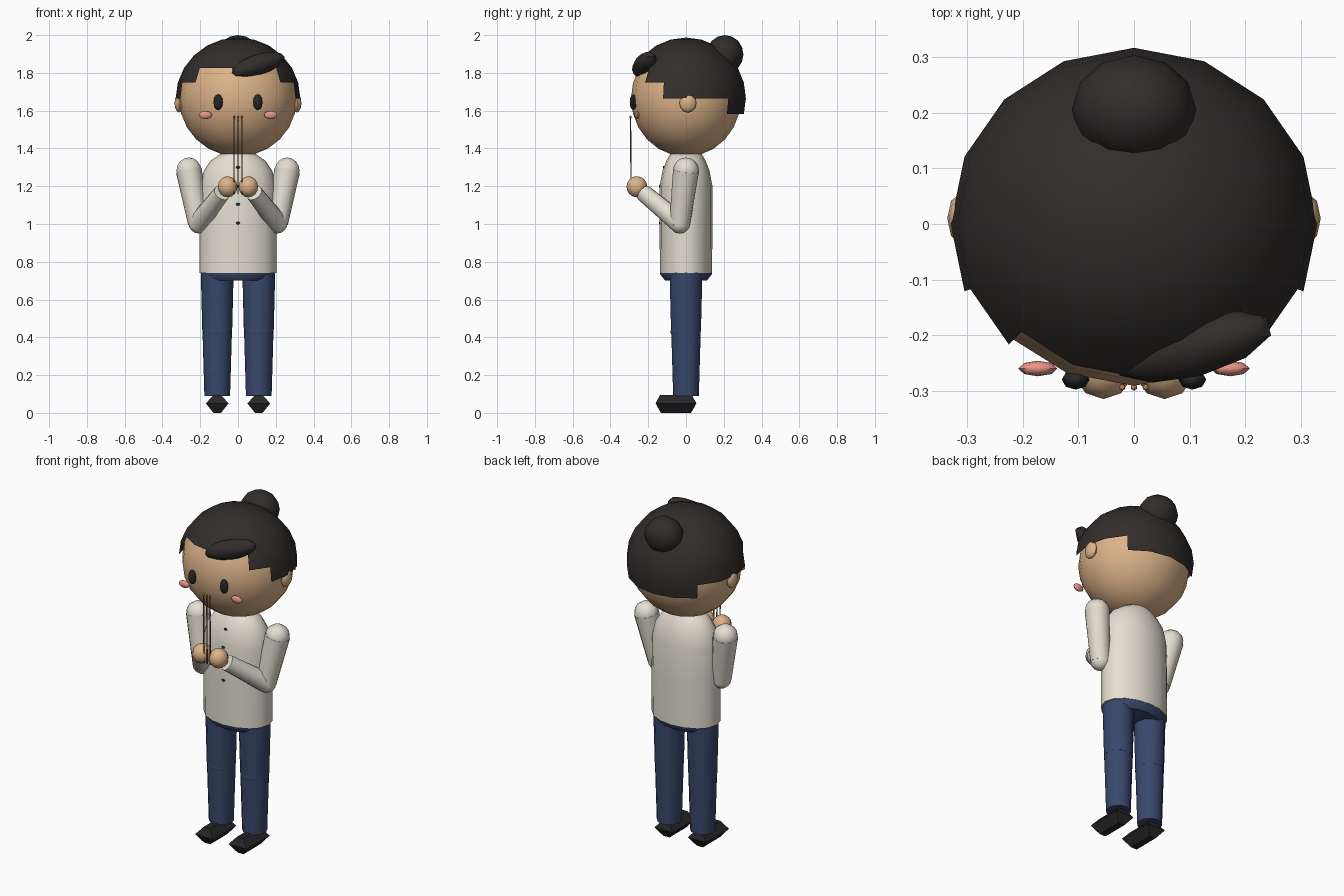
import bpy, bmesh, math
from mathutils import Vector, Matrix, Euler

if "Cube" in bpy.data.objects:
    bpy.data.objects.remove(bpy.data.objects["Cube"])


def mat(name, r, g, b):
    m = bpy.data.materials.new(name)
    m.diffuse_color = (r, g, b, 1)
    m.use_nodes = True
    m.node_tree.nodes["Principled BSDF"].inputs["Base Color"].default_value = m.diffuse_color
    return m


SKIN = mat("skin", 0.72, 0.45, 0.25)
HAIR = mat("hair", 0.03, 0.026, 0.024)
SHIRT = mat("shirt", 0.78, 0.74, 0.64)
JEANS = mat("denim", 0.04, 0.065, 0.15)
BLACK = mat("black", 0.02, 0.02, 0.022)
BLUSH = mat("blush", 0.80, 0.30, 0.24)
STICK = mat("incense", 0.22, 0.08, 0.05)
EMBER = mat("ember", 0.6, 0.2, 0.08)


def finish(name, bm, material, smooth=True, angle=50):
    bmesh.ops.recalc_face_normals(bm, faces=bm.faces)
    me = bpy.data.meshes.new(name)
    bm.to_mesh(me)
    bm.free()
    me.materials.append(material)
    ob = bpy.data.objects.new(name, me)
    bpy.context.collection.objects.link(ob)
    if smooth:
        bpy.ops.object.select_all(action='DESELECT')
        bpy.context.view_layer.objects.active = ob
        ob.select_set(True)
        bpy.ops.object.shade_smooth_by_angle(angle=math.radians(angle))
    return ob


def ball(name, loc, size, material, seg=12, rings=8, rot=(0, 0, 0)):
    bm = bmesh.new()
    bmesh.ops.create_uvsphere(bm, u_segments=seg, v_segments=rings, radius=1)
    m = Matrix.Translation(loc) @ Euler(rot).to_matrix().to_4x4() @ Matrix.Diagonal((*size, 1))
    bm.transform(m)
    return finish(name, bm, material)


def limb(name, a, b, r1, r2, material, seg=12):
    a, b = Vector(a), Vector(b)
    bm = bmesh.new()
    bmesh.ops.create_cone(bm, cap_ends=True, segments=seg, radius1=r1, radius2=r2, depth=(b - a).length)
    q = (b - a).to_track_quat('Z', 'Y').to_matrix().to_4x4()
    bm.transform(Matrix.Translation((a + b) / 2) @ q)
    return finish(name, bm, material)


def stack(name, rings, material, smooth=True):
    """Join a stack of equal-length point rings and cap both ends."""
    bm = bmesh.new()
    vs = [[bm.verts.new(p) for p in ring] for ring in rings]
    n = len(vs[0])
    for lo, hi in zip(vs, vs[1:]):
        for i in range(n):
            bm.faces.new((lo[i], lo[(i + 1) % n], hi[(i + 1) % n], hi[i]))
    bm.faces.new(vs[0])
    bm.faces.new(vs[-1])
    return finish(name, bm, material, smooth)


def ovals(profile, n=16):
    """Elliptical rings from (half width, half depth, height) rows."""
    t = [2 * math.pi * i / n for i in range(n)]
    return [[(rx * math.cos(a), ry * math.sin(a), z) for a in t] for rx, ry, z in profile]


# head and neck
ball("head", (0, 0, 1.665), (0.312, 0.291, 0.308), SKIN, 16, 12)
limb("neck", (0, 0, 1.3), (0, 0, 1.42), 0.07, 0.07, SKIN)

# hair cap: sphere cut into a stepped hairline
bm = bmesh.new()
bmesh.ops.create_uvsphere(bm, u_segments=16, v_segments=12, radius=1)
gone = []
for f in bm.faces:
    c = f.calc_center_median()
    off = abs(math.degrees(math.atan2(c.x, -c.y)))  # 0 = front, 180 = back
    lat = math.degrees(math.asin(c.z / c.length))
    limit = 30 if off < 45 else 15 if off < 67.5 else 0 if off < 135 else -15
    if lat < limit:
        gone.append(f)
bmesh.ops.delete(bm, geom=gone, context='FACES')
bm.transform(Matrix.Translation((0, 0, 1.665)) @ Matrix.Diagonal((0.33, 0.317, 0.322, 1)))
finish("hair_cap", bm, HAIR)

# bun and swept fringe lock
ball("hair_bun", (0, 0.206, 1.898), (0.112, 0.098, 0.102), HAIR, 12, 8)
ball("fringe_lock", (0.106, -0.22, 1.843), (0.155, 0.055, 0.055), HAIR, 10, 8,
     (0, math.radians(-17), math.radians(15)))

# torso, collar and hips
stack("shirt_body", ovals([(0.205, 0.138, 0.74), (0.205, 0.14, 1.0), (0.2, 0.14, 1.2),
                           (0.182, 0.125, 1.28), (0.145, 0.104, 1.335), (0.095, 0.083, 1.37)]), SHIRT)
stack("collar", ovals([(0.085, 0.083, 1.33), (0.08, 0.08, 1.39)]), SHIRT)
stack("hips", ovals([(0.165, 0.11, 0.70), (0.197, 0.138, 0.735), (0.19, 0.13, 0.78)]), JEANS)

# shirt buttons
for i, z in enumerate((1.005, 1.105, 1.2, 1.3)):
    y = -0.118 if z > 1.25 else -0.139
    ball(f"button_{i}", (0, y, z), (0.011, 0.005, 0.008), BLACK, 8, 4)

for side, s in (("right", -1), ("left", 1)):
    # face details
    ball(side + "_ear", (s * 0.312, 0.01, 1.64), (0.024, 0.045, 0.05), SKIN, 8, 6)
    ball(side + "_eye", (s * 0.105, -0.28, 1.645), (0.025, 0.018, 0.042), BLACK, 8, 6)
    ball(side + "_cheek", (s * 0.173, -0.26, 1.577), (0.035, 0.014, 0.022), BLUSH, 8, 6)

    # bent arm
    shoulder = (s * 0.26, 0, 1.283)
    elbow = (s * 0.21, -0.033, 1.005)
    ball(side + "_shoulder", shoulder, (0.069, 0.069, 0.069), SHIRT, 10, 8)
    limb(side + "_upper_arm", shoulder, elbow, 0.069, 0.055, SHIRT)
    ball(side + "_elbow", elbow, (0.055, 0.055, 0.055), SHIRT, 10, 8)
    limb(side + "_forearm", elbow, (s * 0.085, -0.225, 1.165), 0.055, 0.046, SHIRT)
    ball(side + "_hand", (s * 0.055, -0.26, 1.197), (0.054, 0.055, 0.056), SKIN, 10, 8)

    # leg
    x = s * 0.11
    limb(side + "_thigh", (x, 0, 0.43), (x, 0, 0.745), 0.079, 0.087, JEANS)
    ball(side + "_knee", (x, -0.003, 0.43), (0.079, 0.08, 0.06), JEANS, 10, 6)
    limb(side + "_shin", (x, 0, 0.09), (x, 0, 0.43), 0.068, 0.078, JEANS)

    # faceted shoe
    rows = [(0.02, 0.08, 0), (0.06, 0.108, 0.05), (0.02, 0.085, 0.095)]
    stack(side + "_shoe", [[(x + i * w, -0.053 + j * d, z) for i, j in ((-1, -1), (1, -1), (1, 1), (-1, 1))]
                           for w, d, z in rows], BLACK, False)

# three incense sticks held between the hands
for i in (-1, 0, 1):
    x = i * 0.021
    limb(f"incense_stick_{i + 2}", (x, -0.29, 1.16), (x, -0.294, 1.56), 0.0035, 0.0035, STICK, 6)
    ball(f"incense_tip_{i + 2}", (x, -0.294, 1.565), (0.006, 0.006, 0.009), EMBER, 6, 4)
